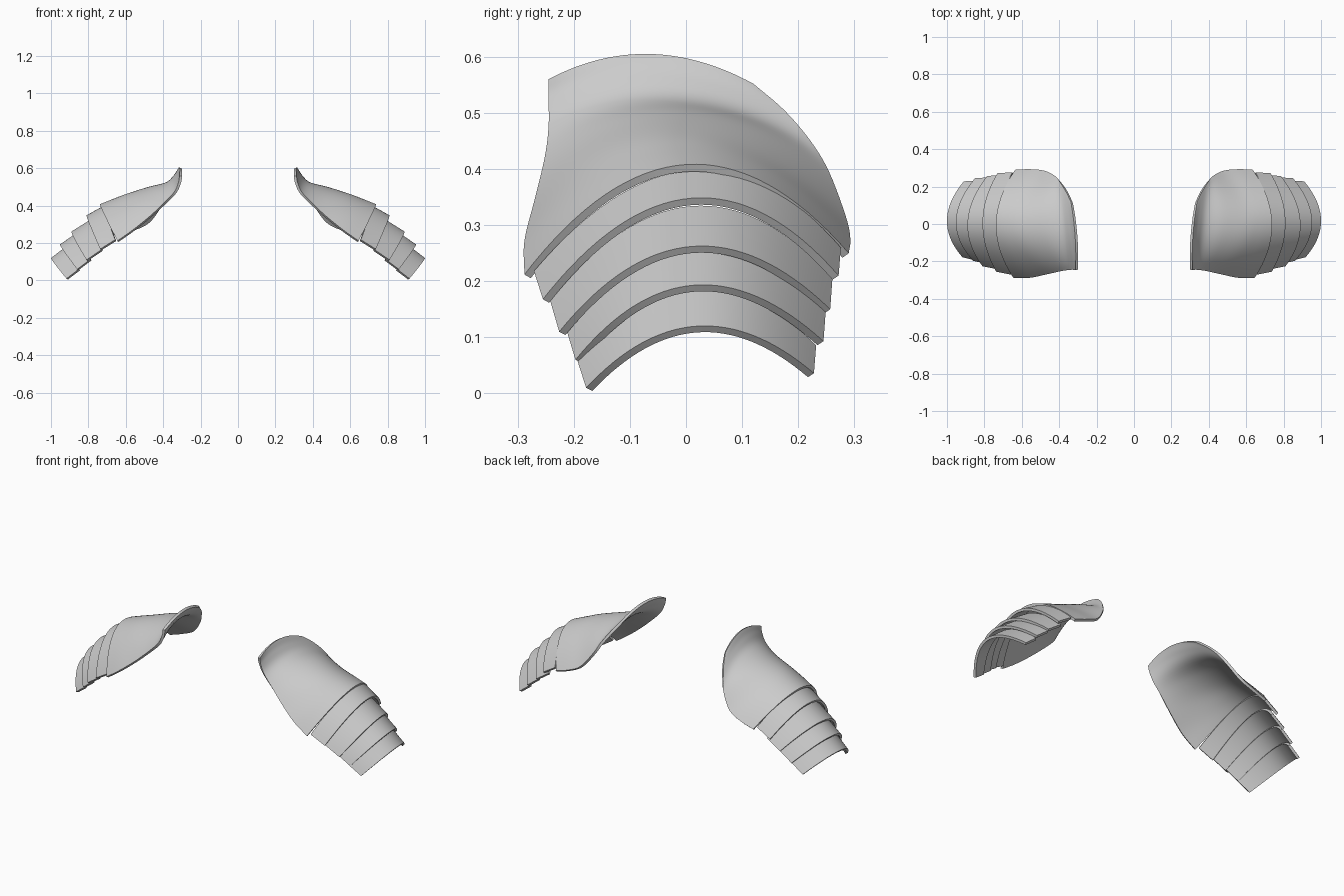
import bpy
from mathutils import Vector

cube = bpy.data.objects.get("Cube")
if cube:
    bpy.data.objects.remove(cube, do_unlink=True)

THICKNESS = 0.014
steel = bpy.data.materials.new("grey_steel")
steel.use_nodes = True
GREY = (0.6, 0.6, 0.6, 1)
steel.diffuse_color = GREY
steel.node_tree.nodes["Principled BSDF"].inputs["Base Color"].default_value = GREY


def spline(points, steps):
    """Smooth curve through the points."""
    pts = [2 * points[0] - points[1], *points, 2 * points[-1] - points[-2]]
    curve = []
    for a, b, c, d in zip(pts, pts[1:], pts[2:], pts[3:]):
        for k in range(steps):
            t = k / steps
            curve.append(0.5 * (2 * b + (c - a) * t + (2 * a - 5 * b + 4 * c - d) * t ** 2
                                + (3 * b - a - 3 * c + d) * t ** 3))
    return curve + [points[-1]]


def arch(front, crest, back, t):
    """Parabola through front, crest and back, for t from -1 to 1."""
    return crest + (back - front) * t / 2 + ((front + back) / 2 - crest) * t * t


def curved_plate(name, rows, steps, segments=32):
    """Loft arches (front, crest, back) into a thick plate, mirrored to both sides."""
    rails = [spline([Vector(row[i]) for row in rows], steps) for i in range(3)]
    verts = [arch(f, c, b, 2 * j / segments - 1)
             for f, c, b in zip(*rails) for j in range(segments + 1)]
    w = segments + 1
    faces = [(i * w + j, i * w + w + j, i * w + w + j + 1, i * w + j + 1)
             for i in range(len(rails[0]) - 1) for j in range(segments)]
    mesh = bpy.data.meshes.new(name)
    mesh.from_pydata(verts, [], faces)
    mesh.materials.append(steel)
    obj = bpy.data.objects.new(name, mesh)
    bpy.context.collection.objects.link(obj)
    shell = obj.modifiers.new("thickness", "SOLIDIFY")
    shell.thickness = THICKNESS
    shell.offset = -1
    obj.modifiers.new("both_sides", "MIRROR").use_mirror_merge = False
    bpy.ops.object.select_all(action="DESELECT")
    obj.select_set(True)
    bpy.context.view_layer.objects.active = obj
    bpy.ops.object.convert(target="MESH")
    bpy.ops.object.shade_smooth_by_angle(angle=0.6)


# Main shoulder plates, from the flared neck edge down to the lower rim
curved_plate("shoulder_plates", [
    ((.313, -.245, .56), (.315, -.065, .605), (.338, .12, .552)),
    ((.318, -.245, .525), (.34, -.05, .565), (.365, .175, .505)),
    ((.34, -.245, .475), (.385, -.02, .525), (.395, .222, .45)),
    ((.39, -.252, .42), (.48, 0, .50), (.42, .255, .395)),
    ((.47, -.27, .345), (.596, 0, .463), (.48, .285, .315)),
    ((.56, -.288, .272), (.67, 0, .435), (.56, .293, .275)),
    ((.645, -.288, .212), (.738, 0, .408), (.635, .29, .25)),
], 5)

# Overlapping lames: lower rim arch, then how far the crest and ends reach up
lames = [
    ((.737, -.255, .168), (.81, .01, .348), (.73, .272, .21), (-.09, .05), (-.08, .05)),
    ((.81, -.226, .11), (.89, .01, .262), (.785, .257, .15), (-.115, .072), (-.08, .055)),
    ((.86, -.197, .06), (.952, .015, .193), (.85, .245, .093), (-.1, .068), (-.07, .053)),
    ((.917, -.178, .01), (1, .02, .12), (.91, .228, .036), (-.085, .065), (-.065, .05)),
]
for n, (front, crest, back, up, end) in enumerate(lames, 1):
    top = (Vector(front) + Vector((end[0], -.016, end[1])),
           Vector(crest) + Vector((up[0], 0, up[1])),
           Vector(back) + Vector((end[0], .004, end[1])))
    curved_plate(f"arm_lames_{n}", [top, (front, crest, back)], 2)
